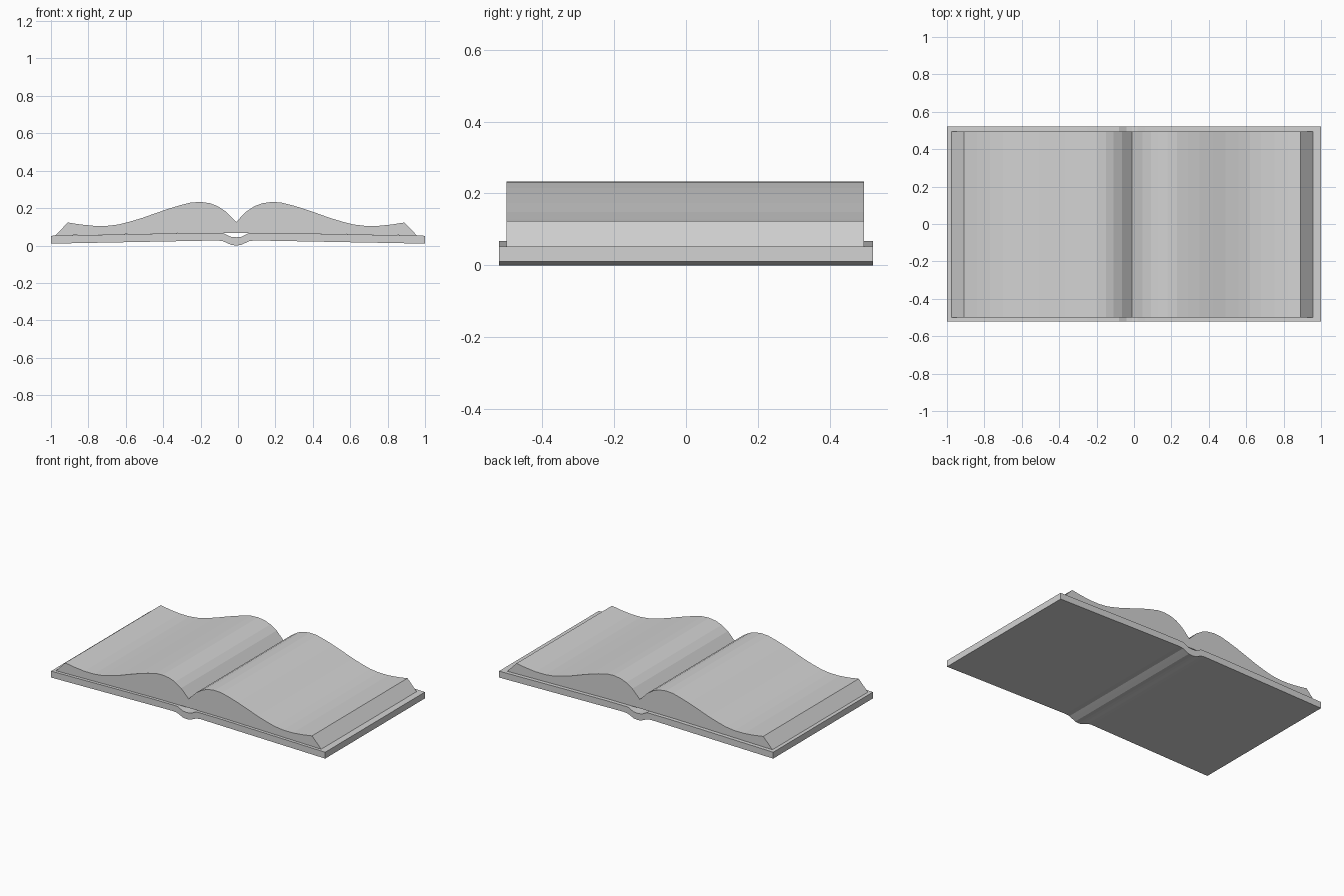
import bpy
import bmesh

default = bpy.data.objects.get("Cube")
if default:
    bpy.data.objects.remove(default, do_unlink=True)

grey = bpy.data.materials.new("plain_grey")
grey.use_nodes = True
colour = (0.65, 0.65, 0.65, 1)
grey.diffuse_color = colour
grey.node_tree.nodes["Principled BSDF"].inputs["Base Color"].default_value = colour

GUTTER = -0.01  # x of the fold between the two halves


def both_sides(half):
    """Mirror a half profile about the gutter, running from left to right."""
    left = [(max(-1, GUTTER - u), z) for u, z in reversed(half)]
    right = [(min(1, GUTTER + u), z) for u, z in half if u > 0]
    return left + right


def extrude_profile(name, top, bottom, y_front, y_back):
    """Close the top and bottom outlines and extrude them along y."""
    bm = bmesh.new()
    outline = both_sides(top) + both_sides(bottom)[::-1]
    face = bm.faces.new([bm.verts.new((x, y_front, z)) for x, z in outline])
    grown = bmesh.ops.extrude_face_region(bm, geom=[face], use_keep_orig=True)
    verts = [g for g in grown["geom"] if isinstance(g, bmesh.types.BMVert)]
    bmesh.ops.translate(bm, verts=verts, vec=(0, y_back - y_front, 0))
    bmesh.ops.recalc_face_normals(bm, faces=bm.faces)
    mesh = bpy.data.meshes.new(name)
    bm.to_mesh(mesh)
    bm.free()
    mesh.materials.append(grey)
    obj = bpy.data.objects.new(name, mesh)
    bpy.context.collection.objects.link(obj)
    return obj


# Cover boards with a dipped spine
cover_top = [(0, 0.044), (0.03, 0.047), (0.05, 0.057), (0.07, 0.067),
             (0.24, 0.067), (1.01, 0.052)]
cover_bottom = [(0, 0.0), (0.025, 0.003), (0.05, 0.014), (0.07, 0.023),
                (0.1, 0.027), (1.01, 0.01)]
extrude_profile("cover", cover_top, cover_bottom, -0.52, 0.52)

# Page block: two rolling halves with bevelled outer edges
page_top = [(0, 0.126), (0.055, 0.182), (0.1, 0.211), (0.14, 0.226),
            (0.19, 0.233), (0.24, 0.23), (0.3, 0.215), (0.36, 0.197),
            (0.43, 0.173), (0.5, 0.148), (0.57, 0.127), (0.63, 0.112),
            (0.69, 0.105), (0.76, 0.105), (0.83, 0.112), (0.9, 0.123)]
page_bottom = [(0, 0.067), (0.24, 0.067), (0.967, 0.053)]
extrude_profile("pages", page_top, page_bottom, -0.5, 0.495)
